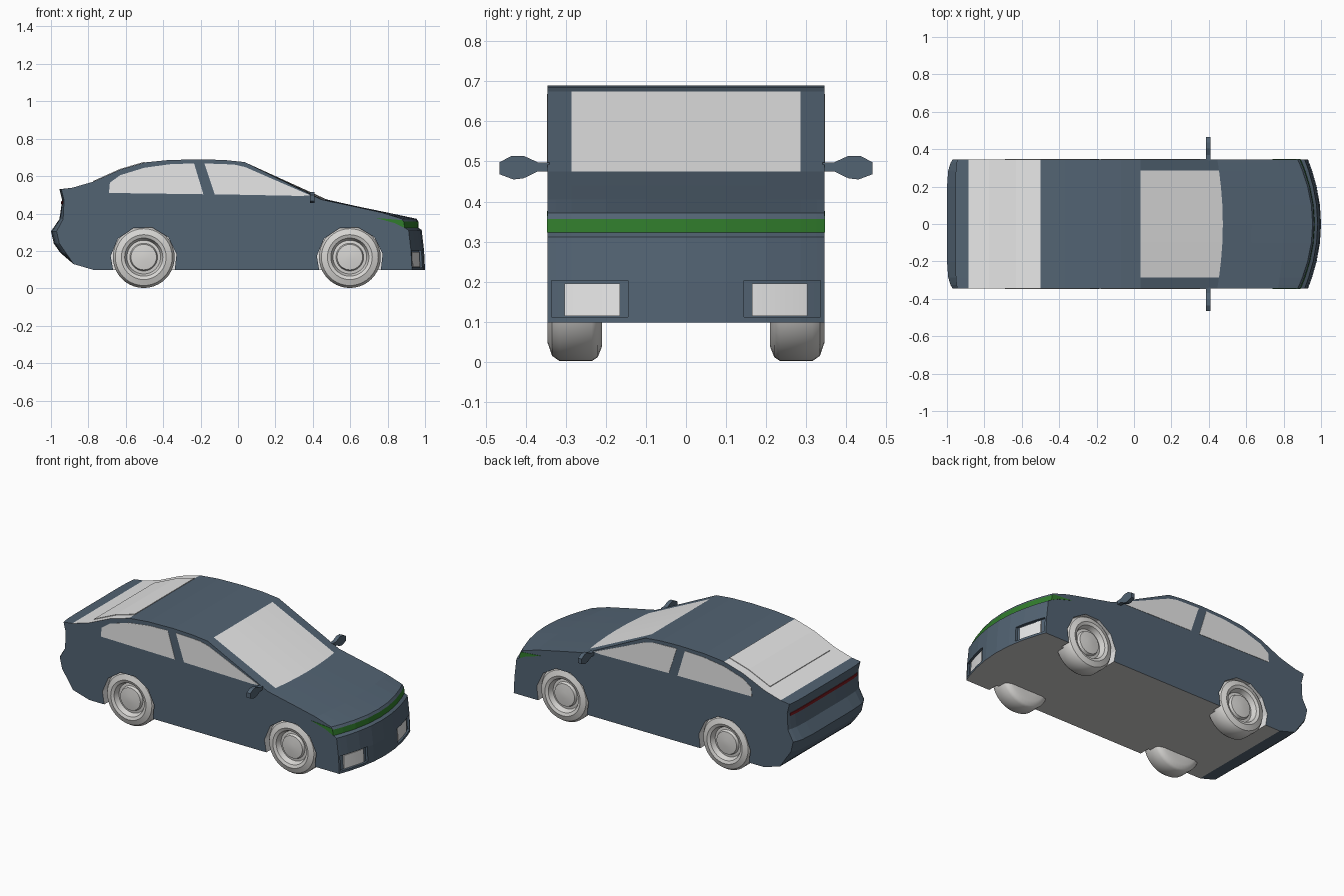
import bpy, bmesh, math
from mathutils import Vector

cube = bpy.data.objects.get("Cube")
if cube:
    bpy.data.objects.remove(cube)


def material(name, rgb):
    m = bpy.data.materials.new(name)
    m.use_nodes = True
    m.diffuse_color = (*rgb, 1)
    node = m.node_tree.nodes["Principled BSDF"]
    node.inputs["Base Color"].default_value = (*rgb, 1)
    node.inputs["Roughness"].default_value = 0.6
    return m


PAINT = material("slate blue paint", (0.085, 0.125, 0.17))
GLASS = material("pale grey glass", (0.8, 0.8, 0.8))
TYRE = material("light grey wheel", (0.68, 0.67, 0.65))
FLOOR = material("grey floor", (0.62, 0.61, 0.6))
GREEN = material("green strip", (0.03, 0.2, 0.025))
RED = material("dark red strip", (0.18, 0.01, 0.013))

HALF = 0.345


def finish(bm, name, mats):
    bmesh.ops.recalc_face_normals(bm, faces=bm.faces)
    mesh = bpy.data.meshes.new(name)
    bm.to_mesh(mesh)
    bm.free()
    for m in mats:
        mesh.materials.append(m)
    ob = bpy.data.objects.new(name, mesh)
    bpy.context.collection.objects.link(ob)
    return ob


def prism(name, outline, a, b, mat, axis="y"):
    """Extrude an outline along y (x, z points) or along x (y, z points)."""
    bm = bmesh.new()
    place = lambda p, d: (p[0], d, p[1]) if axis == "y" else (d, p[0], p[1])
    lo = [bm.verts.new(place(p, a)) for p in outline]
    hi = [bm.verts.new(place(p, b)) for p in outline]
    bm.faces.new(lo)
    bm.faces.new(hi)
    n = len(outline)
    for i in range(n):
        j = (i + 1) % n
        bm.faces.new((lo[i], lo[j], hi[j], hi[i]))
    return finish(bm, name, [mat])


# Side profile sections: x, z, and how far the corners are swept back
nose = [(1.0, 0.098, 0.07), (0.995, 0.2, 0.07), (0.982, 0.312, 0.07), (0.966, 0.323, 0.075),
        (0.964, 0.357, 0.078), (0.955, 0.372, 0.08)]
hood = [(0.8, 0.405, 0.03), (0.63, 0.44, 0.02), (0.475, 0.475, 0.03)]
roof = [(0.035, 0.675, 0), (-0.07, 0.686, 0), (-0.2, 0.69, 0), (-0.37, 0.686, 0)]
hatch = [(-0.5, 0.673, 0), (-0.63, 0.635, 0), (-0.775, 0.57, 0), (-0.885, 0.538, 0)]
tail = [(-0.955, 0.53, -0.01), (-0.94, 0.47, -0.01), (-0.955, 0.37, -0.02), (-1.0, 0.305, -0.03),
        (-0.985, 0.24, -0.03), (-0.95, 0.19, -0.03), (-0.88, 0.13, 0), (-0.77, 0.098, 0)]
profile = nose + hood + roof + hatch + tail


def swept(x, bow, y):
    """The nose curves gently across; the tail only rounds its corners."""
    return x - bow * (abs(y) / HALF) ** (2 if x > 0 else 8)


def face_x(section, y, z):
    """x of the nose or tail surface at a given y and z."""
    pts = sorted(section, key=lambda p: p[1])
    for p, q in zip(pts, pts[1:]):
        if z <= q[1]:
            break
    t = (z - p[1]) / (q[1] - p[1])
    return swept(p[0] + t * (q[0] - p[0]), p[2] + t * (q[2] - p[2]), y)


def block(name, section, ys, zs, d0, d1, mat, steps=12):
    """Solid following the curved nose or tail from depth d0 to d1."""
    bm = bmesh.new()
    rings = []
    for i in range(steps + 1):
        y = ys[0] + (ys[1] - ys[0]) * i / steps
        rings.append([bm.verts.new((face_x(section, y, z) + d, y, z))
                      for z, d in ((zs[0], d0), (zs[0], d1), (zs[1], d1), (zs[1], d0))])
    for r, s in zip(rings, rings[1:]):
        for k in range(4):
            m = (k + 1) % 4
            bm.faces.new((r[k], r[m], s[m], s[k]))
    bm.faces.new(rings[0])
    bm.faces.new(rings[-1])
    return finish(bm, name, [mat])


# Body shell, coloured by profile segment
stations = [-HALF, -0.325, -0.285, -0.2, -0.1, 0, 0.1, 0.2, 0.285, 0.325, HALF]
bm = bmesh.new()
loops = [[bm.verts.new((swept(x, bow, y), y, z)) for x, z, bow in profile] for y in stations]
n = len(profile)
lamp = len(nose) - 3
screen = len(nose + hood) - 1
hatch_start = len(nose + hood + roof)
for s, (la, lb) in enumerate(zip(loops, loops[1:])):
    inner = max(abs(stations[s]), abs(stations[s + 1])) < 0.29
    for i in range(n):
        j = (i + 1) % n
        f = bm.faces.new((la[i], la[j], lb[j], lb[i]))
        if (i == screen and inner) or hatch_start <= i < hatch_start + 3:
            f.material_index = 1
        elif i == n - 1:
            f.material_index = 2
        elif i == lamp:
            f.material_index = 3
bm.faces.new(loops[0])
bm.faces.new(loops[-1])
body = finish(bm, "body", [PAINT, GLASS, FLOOR, GREEN])


def cut(cutter):
    mod = body.modifiers.new("cut", "BOOLEAN")
    mod.operation = "DIFFERENCE"
    mod.solver = "EXACT"
    mod.material_mode = "TRANSFER"
    mod.object = cutter
    bpy.context.view_layer.objects.active = body
    bpy.ops.object.modifier_apply(modifier=mod.name)
    bpy.data.objects.remove(cutter)


def wheel(name, x, side):
    # Tyre, recessed rim and hub turned from one profile of radius and depth
    turn = [(0, 0.215), (0.08, 0.21), (0.13, 0.21), (0.155, 0.22), (0.165, 0.235), (0.165, 0.315),
            (0.152, 0.334), (0.12, 0.345), (0.102, 0.338), (0.09, 0.308), (0.074, 0.31),
            (0.068, 0.326), (0.02, 0.332), (0, 0.332)]
    bm = bmesh.new()
    vs = [bm.verts.new((r, y * side, 0)) for r, y in turn]
    es = [bm.edges.new(p) for p in zip(vs, vs[1:])]
    bmesh.ops.spin(bm, geom=vs + es, cent=(0, 0, 0), axis=(0, 1, 0),
                   angle=math.tau, steps=40)
    bmesh.ops.remove_doubles(bm, verts=bm.verts, dist=0.0005)
    bmesh.ops.translate(bm, verts=bm.verts, vec=Vector((x, 0, 0.167)))
    ob = finish(bm, name, [TYRE])
    bpy.ops.object.select_all(action="DESELECT")
    ob.select_set(True)
    bpy.context.view_layer.objects.active = ob
    bpy.ops.object.shade_smooth_by_angle(angle=math.radians(35))


rear_window = [(-0.69, 0.51), (-0.685, 0.565), (-0.63, 0.605), (-0.5, 0.645), (-0.36, 0.664),
               (-0.235, 0.668), (-0.185, 0.503)]
front_window = [(-0.18, 0.668), (-0.02, 0.662), (0.04, 0.648), (0.2, 0.578), (0.385, 0.498),
                (0.34, 0.494), (-0.125, 0.503)]
headlamp_side = [(0.74, 0.376), (0.875, 0.365), (0.886, 0.357), (0.891, 0.323), (0.84, 0.348)]
mirror = [(0.34, 0.475), (0.37, 0.475), (0.405, 0.458), (0.43, 0.455), (0.465, 0.468),
          (0.465, 0.498), (0.435, 0.514), (0.405, 0.514), (0.37, 0.498), (0.34, 0.498)]

for side, label in ((1, "left"), (-1, "right")):
    # Wheels and their arches
    for x, end in ((0.598, "front"), (-0.504, "rear")):
        arch = [(x + 0.178 * math.cos(a), 0.153 + 0.178 * math.sin(a))
                for a in (math.tau * (k + 0.3) / 11 for k in range(11))]
        cut(prism("arch_cutter", arch, side * 0.28, side * 0.4, GLASS))
        wheel(f"{end}_wheel_{label}", x, side)
    # Side glass, lamp wedges and mirrors
    for name, shape, mat in (("rear_window", rear_window, GLASS),
                             ("front_window", front_window, GLASS),
                             ("headlamp_side", headlamp_side, GREEN)):
        prism(f"{name}_{label}", shape, side * (HALF - 0.003), side * (HALF + 0.002), mat)
    prism(f"mirror_{label}", [(side * y, z) for y, z in mirror], 0.385, 0.409, PAINT, "x")
    # Recessed fog lamps
    cut(block("fog_cutter", nose, (side * 0.145, side * 0.335), (0.112, 0.203),
              -0.016, 0.05, PAINT))
    block(f"fog_lamp_{label}", nose, (side * 0.165, side * 0.303), (0.115, 0.195),
          -0.018, -0.01, GLASS)

# Raised hatch pane and tail strip
pane = [(x, z + 0.004) for x, z, bow in hatch[:3]]
prism("hatch_pane", pane + [(x, z - 0.008) for x, z in reversed(pane)], -0.29, 0.29, GLASS)
block("tail_strip", tail[:4], (-0.325, 0.325), (0.45, 0.466), 0.004, -0.004, RED)
